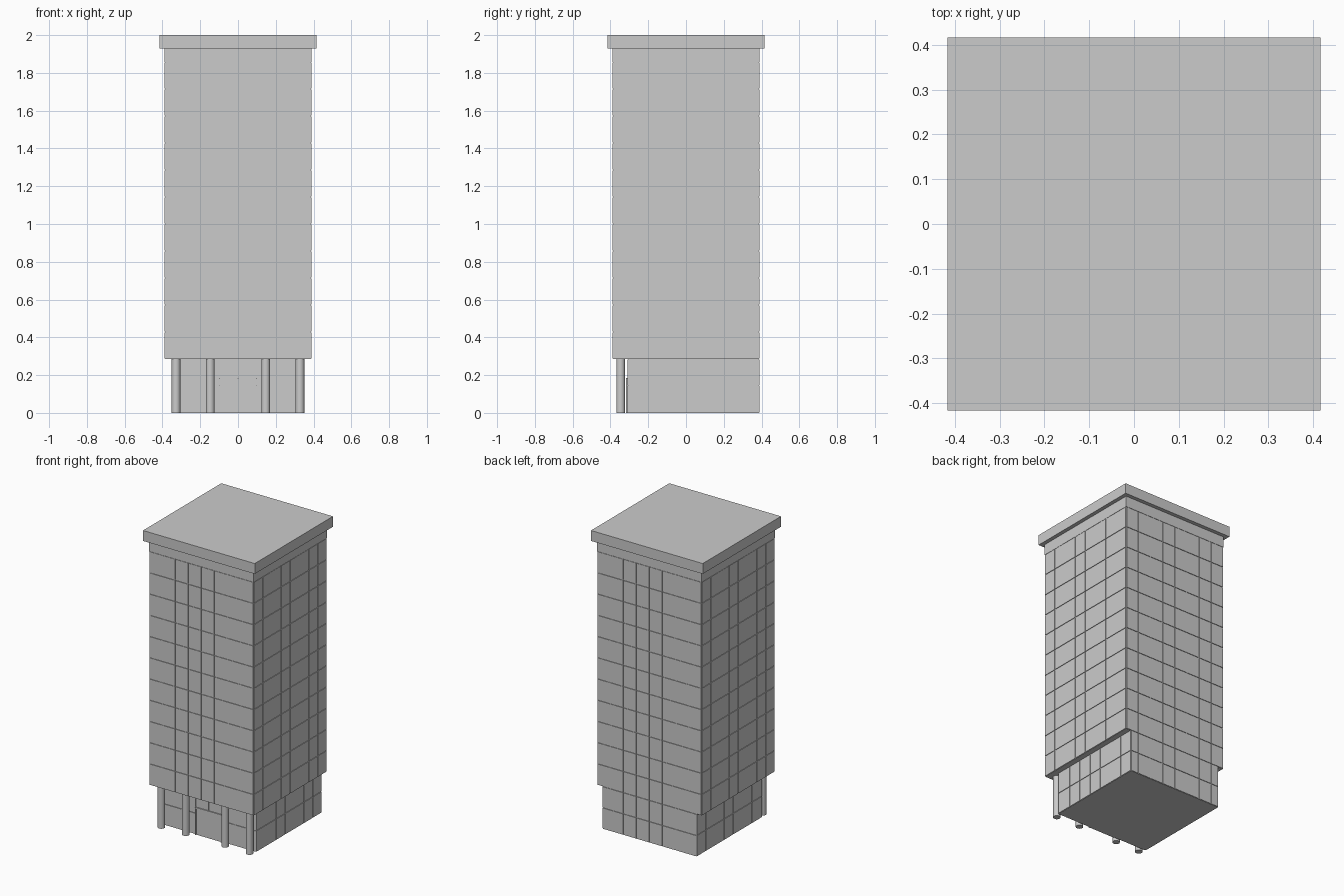
import bpy, bmesh
from mathutils import Vector

if "Cube" in bpy.data.objects:
    bpy.data.objects.remove(bpy.data.objects["Cube"])

BAY, FLOOR = 0.0975, 2 / 14


def box(bm, lo, hi):
    lo, hi = Vector(lo), Vector(hi)
    verts = bmesh.ops.create_cube(bm, size=1)["verts"]
    for v in verts:
        v.co = Vector((v.co[i] * (hi[i] - lo[i]) + (lo[i] + hi[i]) / 2 for i in range(3)))


def finish(name, bm):
    mesh = bpy.data.meshes.new(name)
    bm.normal_update()
    bm.to_mesh(mesh)
    bm.free()
    ob = bpy.data.objects.new(name, mesh)
    bpy.context.collection.objects.link(ob)
    return ob


def boxes(name, *pairs):
    bm = bmesh.new()
    for lo, hi in pairs:
        box(bm, lo, hi)
    return finish(name, bm)


def panelled_block(name, lo, hi):
    """Box whose walls are cut on the building grid, with a fine joint round each panel."""
    depth = 0.004
    bm = bmesh.new()
    box(bm, (lo[0] + depth, lo[1] + depth, lo[2]), (hi[0] - depth, hi[1] - depth, hi[2]))
    for axis, step in ((0, BAY), (1, BAY), (2, FLOOR)):
        normal = Vector((0, 0, 0))
        normal[axis] = 1
        for k in range(-4, 15):
            pos = k * step
            if lo[axis] + 0.02 < pos < hi[axis] - 0.02:
                bmesh.ops.bisect_plane(bm, geom=bm.verts[:] + bm.edges[:] + bm.faces[:],
                                       plane_co=normal * pos, plane_no=normal)
    bm.normal_update()
    walls = [f for f in bm.faces if abs(f.normal.z) < 0.5]
    bmesh.ops.inset_individual(bm, faces=walls, thickness=0.0025, depth=0)
    # push the panels straight out, leaving square joints
    panels = bmesh.ops.extrude_discrete_faces(bm, faces=walls)["faces"]
    for f in panels:
        n = f.normal.copy()
        for v in f.verts:
            v.co += n * depth
    return finish(name, bm)


# Recessed ground storeys, office tower, plain top band and roof slab
panelled_block("ground_floor", (-0.352, -0.31, 0), (0.352, 0.39, 2 * FLOOR))
panelled_block("tower", (-0.39, -0.39, 2 * FLOOR), (0.39, 0.39, 13 * FLOOR))
boxes("top_band", ((-0.39, -0.39, 13 * FLOOR), (0.39, 0.39, 1.93)))
boxes("roof_slab", ((-0.416, -0.416, 1.93), (0.416, 0.416, 2.0)))

# Entrance frame and door
boxes("door_frame",
      ((-0.1, -0.317, 0), (-0.092, -0.305, 0.185)),
      ((0.092, -0.317, 0), (0.1, -0.305, 0.185)),
      ((-0.092, -0.317, 0.176), (0.092, -0.305, 0.185)))
boxes("door", ((-0.092, -0.312, 0), (0.092, -0.305, 0.176)))

# Front columns
for i, x in enumerate((-0.328, -0.147, 0.147, 0.328)):
    bpy.ops.mesh.primitive_cylinder_add(vertices=24, radius=0.023, depth=2 * FLOOR,
                                        location=(x, -0.346, FLOOR))
    bpy.context.object.name = f"column_{i + 1}"
    bpy.ops.object.shade_smooth_by_angle()
